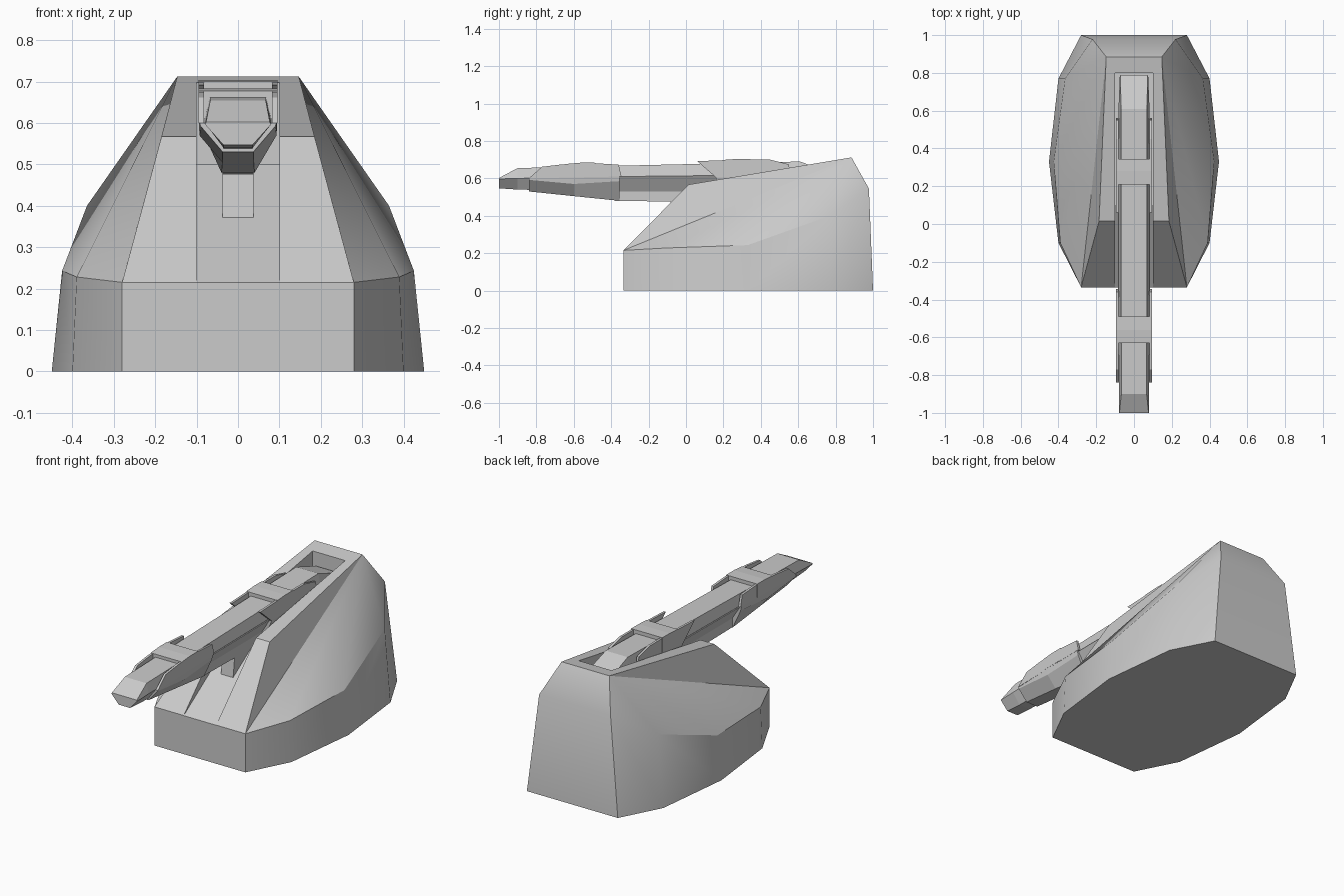
import bpy, bmesh, math

if "Cube" in bpy.data.objects:
    bpy.data.objects.remove(bpy.data.objects["Cube"])


def make(name, verts, faces):
    me = bpy.data.meshes.new(name)
    bm = bmesh.new()
    vs = [bm.verts.new(v) for v in verts]
    for f in faces:
        bm.faces.new([vs[i] for i in f])
    bmesh.ops.recalc_face_normals(bm, faces=bm.faces[:])
    bm.to_mesh(me)
    bm.free()
    ob = bpy.data.objects.new(name, me)
    bpy.context.collection.objects.link(ob)
    return ob


def loft(name, sections):
    """Closed loft along y; each section is (y, right-hand half profile of (x, z))."""
    verts, faces = [], []
    n = 2 * len(sections[0][1])
    for y, half in sections:
        ring = half + [(-x, z) for x, z in reversed(half)]
        verts += [(x, y, z) for x, z in ring]
    for s in range(len(sections) - 1):
        for i in range(n):
            j = (i + 1) % n
            faces.append((s * n + i, s * n + j, s * n + n + j, s * n + n + i))
    faces += [tuple(range(n)), tuple(range(len(verts) - n, len(verts)))]
    return make(name, verts, faces)


def plate(name, profile, x0, x1):
    """Side profile of (y, z) extruded from x0 to x1."""
    n = len(profile)
    verts = [(x, y, z) for x in (x0, x1) for y, z in profile]
    faces = [(i, (i + 1) % n, n + (i + 1) % n, n + i) for i in range(n)]
    faces += [tuple(range(n)), tuple(range(n, 2 * n))]
    return make(name, verts, faces)


# Housing: base ring, shoulder ring, front and rear ends of the top ridge
base = [(.28, -.335, 0), (.40, -.10, 0), (.45, .33, 0), (.40, .77, 0), (.28, 1, 0)]
shoulder = [(.28, -.335, .215), (.39, -.10, .228), (.425, .33, .243),
            (.365, .77, .40), (.22, .978, .545)]
half = base + shoulder + [(.185, .015, .567), (.147, .885, .712)]
H = len(half)
verts = half + [(-x, y, z) for x, y, z in half]
faces = []
for o in (0, H):
    for i in range(4):
        faces.append((o + i, o + i + 1, o + i + 6, o + i + 5))
        faces.append((o + i + 5, o + i + 6, o + 11))
    faces.append((o + 5, o + 10, o + 11))
for a, b in ((0, 5), (5, 10), (10, 11), (11, 9), (9, 4)):
    faces.append((a, b, H + b, H + a))
faces.append((0, 1, 2, 3, 4, H + 4, H + 3, H + 2, H + 1, H))
housing = make("housing", verts, faces)

# Gun channel cut into the housing
cutter = plate("channel_cutter", [(-.41, .165), (.10, .50), (.80, .50), (.80, .9), (-.41, .9)], -.1, .1)
cutter.hide_render = True
mod = housing.modifiers.new("channel", 'BOOLEAN')
mod.operation = 'DIFFERENCE'
mod.solver = 'EXACT'
mod.object = cutter
bpy.context.view_layer.objects.active = housing
housing.select_set(True)
bpy.ops.object.modifier_apply(modifier=mod.name)
bpy.data.objects.remove(cutter)
bpy.ops.object.shade_smooth_by_angle(angle=math.radians(28))

# Long gun bar with wedge tip and tail
loft("gun_bar", [
    (-1.0, [(.077, .602), (.08, .597), (.035, .547)]),
    (-.90, [(.067, .655), (.08, .60), (.035, .54)]),
    (-.34, [(.068, .668), (.082, .61), (.037, .53)]),
    (.61, [(.068, .69), (.082, .62), (.037, .53)]),
    (.79, [(.073, .625), (.075, .615), (.037, .53)])])

# Keel and wider middle underside
loft("gun_underside", [
    (-.38, [(.086, .607), (.037, .53), (.037, .48)]),
    (.20, [(.086, .612), (.037, .53), (.037, .472)])])

# Pivot post down to the channel floor
plate("pivot_post", [(-.10, .34), (-.08, .50), (.25, .51), (.25, .34)], -.037, .037)

# Front and rear sleeves: lower shells
loft("front_sleeve", [
    (-.84, [(.093, .60), (.09, .592), (.037, .53)]),
    (-.60, [(.095, .605), (.093, .57), (.038, .505)]),
    (-.355, [(.095, .615), (.088, .585), (.04, .48)])])
loft("rear_sleeve", [
    (.16, [(.095, .61), (.088, .585), (.04, .50)]),
    (.56, [(.095, .63), (.09, .60), (.04, .53)])])

# Raised side rails on both sleeves
front_rail = [(-.84, .60), (-.77, .662), (-.66, .675), (-.5, .682), (-.36, .673), (-.345, .61)]
rear_rail = [(.16, .605), (.06, .692), (.28, .70), (.45, .70), (.55, .675), (.56, .61)]
for side, s in (("right", 1), ("left", -1)):
    plate("front_rail_" + side, front_rail, s * .082, s * .095)
    plate("rear_rail_" + side, rear_rail, s * .082, s * .095)

# Clamp bands across the bar
plate("front_band", [(-.63, .61), (-.63, .678), (-.56, .684), (-.49, .684), (-.49, .61)], -.096, .096)
plate("rear_band", [(.21, .61), (.21, .70), (.28, .704), (.345, .704), (.345, .61)], -.096, .096)
